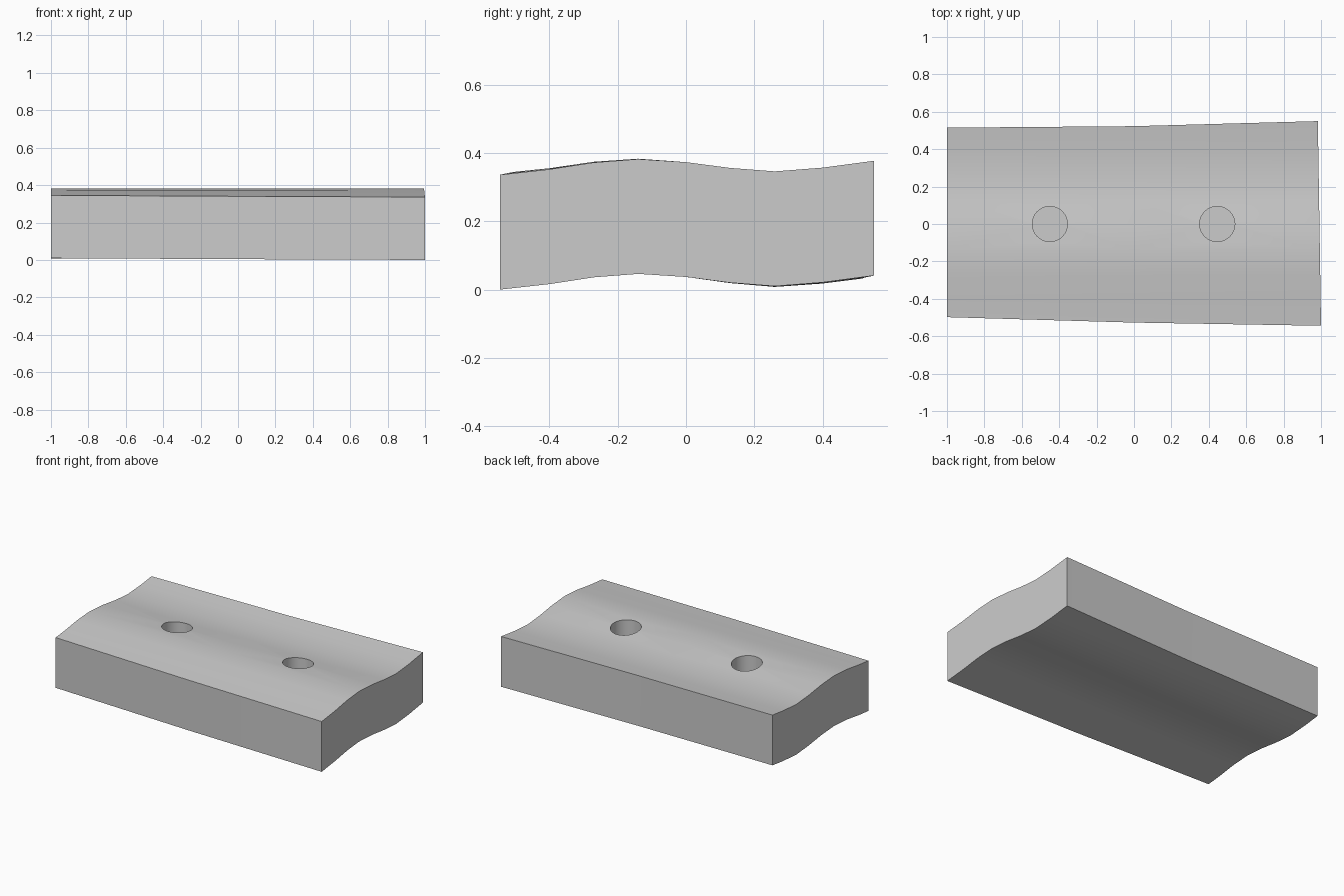
import bpy
import bmesh
import math

cube = bpy.data.objects.get("Cube")
if cube:
    bpy.data.objects.remove(cube, do_unlink=True)

THICKNESS = 0.336
# Wave of the underside: (y, z) from front to back
WAVE = [(-0.545, 0.0), (-0.4, 0.016), (-0.27, 0.036), (-0.14, 0.046), (0.0, 0.037),
        (0.13, 0.02), (0.26, 0.01), (0.4, 0.021), (0.55, 0.041)]
# Cross-sections along the length: x at front, x at back, y at front, y at back
SECTIONS = [(-1.0, -1.0, -0.498, 0.515), (0.0, 0.0, -0.527, 0.523), (1.0, 0.983, -0.544, 0.55)]


def wave_height(y):
    for (y0, z0), (y1, z1) in zip(WAVE, WAVE[1:]):
        if y <= y1:
            break
    return z0 + (z1 - z0) * (y - y0) / (y1 - y0)


def make_object(name, bm):
    bmesh.ops.recalc_face_normals(bm, faces=bm.faces)
    mesh = bpy.data.meshes.new(name)
    bm.to_mesh(mesh)
    bm.free()
    obj = bpy.data.objects.new(name, mesh)
    bpy.context.collection.objects.link(obj)
    return obj


def section_ring(bm, x_front, x_back, y_front, y_back):
    """Closed outline: underside front to back, then top back to front."""
    points = []
    ys = [y_front] + [y for y, z in WAVE[1:-1]] + [y_back]
    for y in ys:
        x = x_front + (x_back - x_front) * (y - y_front) / (y_back - y_front)
        z = wave_height(y) - 0.004 * y * (1 - x)
        points.append((x, y, z))
    outline = points + [(x, y, z + THICKNESS) for x, y, z in reversed(points)]
    return [bm.verts.new(p) for p in outline]


# Wavy block, lofted through the cross-sections
bm = bmesh.new()
rings = [section_ring(bm, *s) for s in SECTIONS]
for a, b in zip(rings, rings[1:]):
    for i in range(len(a)):
        j = (i + 1) % len(a)
        bm.faces.new((a[i], a[j], b[j], b[i]))
bm.faces.new(rings[0])
bm.faces.new(rings[-1])
block = make_object("wavy_block", bm)

# Two round blind holes in the top
bm = bmesh.new()
for x in (-0.45, 0.445):
    made = bmesh.ops.create_cone(bm, cap_ends=True, segments=48, radius1=0.094,
                                 radius2=0.094, depth=0.4)
    bmesh.ops.translate(bm, verts=made["verts"], vec=(x, 0, 0.4))
cutter = make_object("hole_cutter", bm)
cutter.hide_render = True

bpy.ops.object.select_all(action="DESELECT")
bpy.context.view_layer.objects.active = block
block.select_set(True)
cut = block.modifiers.new("holes", "BOOLEAN")
cut.operation = "DIFFERENCE"
cut.solver = "EXACT"
cut.object = cutter
bpy.ops.object.modifier_apply(modifier=cut.name)
bpy.data.objects.remove(cutter, do_unlink=True)
bpy.ops.object.shade_smooth_by_angle(angle=math.radians(30))

# Plain grey
grey = bpy.data.materials.new("plain_grey")
grey.use_nodes = True
grey.diffuse_color = (0.6, 0.6, 0.6, 1)
grey.node_tree.nodes["Principled BSDF"].inputs["Base Color"].default_value = (0.6, 0.6, 0.6, 1)
block.data.materials.clear()
block.data.materials.append(grey)
